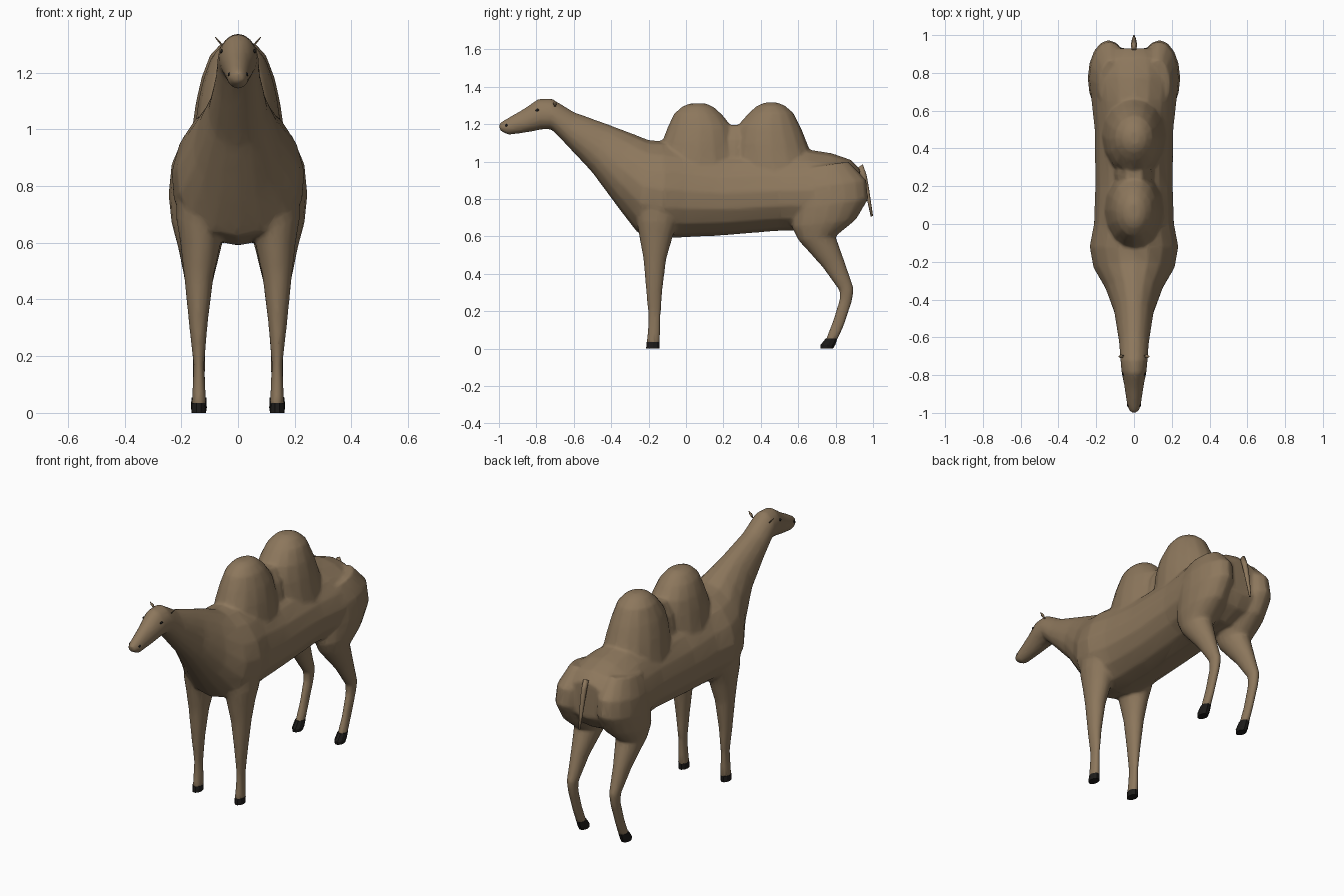
import bpy, bmesh, math
from mathutils import Vector


def material(name, rgb):
    m = bpy.data.materials.new(name)
    m.diffuse_color = (*rgb, 1)
    return m


BROWN = material("camel brown", (0.265, 0.185, 0.108))
DARK = material("hoof black", (0.012, 0.011, 0.010))


def loft(bm, rings, x0=0.0, egg=0.0, n=16):
    """Skin rings given as (y, z) of two opposite edge points, half width, optional x."""
    loops = []
    for r in rings:
        a, b, w = Vector((0, *r[0])), Vector((0, *r[1])), r[2]
        c, ax = (a + b) / 2, (a - b) / 2
        cx = r[3] if len(r) > 3 else x0
        loop = []
        for i in range(n):
            t = math.tau * i / n
            s = math.sin(t)
            p = c + ax * s
            p.x = cx + w * math.cos(t) * (1 - egg * s)
            loop.append(bm.verts.new(p))
        loops.append(loop)
    for p, q in zip(loops, loops[1:]):
        for i in range(n):
            j = (i + 1) % n
            bm.faces.new((p[i], p[j], q[j], q[i]))
    bm.faces.new(loops[0])
    bm.faces.new(loops[-1])


def finish(name, bm, mat, smooth=True):
    bmesh.ops.recalc_face_normals(bm, faces=bm.faces)
    me = bpy.data.meshes.new(name)
    bm.to_mesh(me)
    bm.free()
    me.materials.append(mat)
    ob = bpy.data.objects.new(name, me)
    bpy.context.collection.objects.link(ob)
    for p in me.polygons:
        p.use_smooth = smooth
    return ob


bm = bmesh.new()

# head, neck and trunk: upper edge, lower edge, half width
loft(bm, [
    ((-1.00, 1.20), (-0.995, 1.165), 0.022),
    ((-0.975, 1.22), (-0.95, 1.142), 0.036),
    ((-0.87, 1.28), (-0.84, 1.157), 0.052),
    ((-0.79, 1.335), (-0.77, 1.172), 0.067),
    ((-0.72, 1.338), (-0.72, 1.172), 0.072),
    ((-0.60, 1.265), (-0.64, 1.09), 0.08),
    ((-0.42, 1.20), (-0.50, 0.94), 0.105),
    ((-0.30, 1.155), (-0.36, 0.75), 0.15)], egg=0.1)
loft(bm, [
    ((-0.42, 1.20), (-0.50, 0.94), 0.105),
    ((-0.30, 1.155), (-0.36, 0.75), 0.155),
    ((-0.20, 1.115), (-0.26, 0.62), 0.215),
    ((-0.12, 1.11), (-0.12, 0.59), 0.235),
    ((0.00, 1.09), (0.00, 0.595), 0.212),
    ((0.20, 1.06), (0.20, 0.605), 0.205),
    ((0.50, 1.06), (0.50, 0.63), 0.208),
    ((0.65, 1.065), (0.65, 0.63), 0.225),
    ((0.78, 1.045), (0.78, 0.63), 0.238),
    ((0.88, 1.01), (0.88, 0.68), 0.21),
    ((0.93, 0.96), (0.93, 0.75), 0.14)], egg=0.12)

# humps, stacked upwards: front edge, rear edge, half width
loft(bm, [
    ((-0.16, 0.95), (0.30, 0.95), 0.16),
    ((-0.13, 1.10), (0.27, 1.10), 0.14),
    ((-0.10, 1.18), (0.25, 1.18), 0.122),
    ((-0.065, 1.255), (0.195, 1.25), 0.095),
    ((-0.02, 1.295), (0.15, 1.29), 0.062),
    ((0.02, 1.31), (0.11, 1.31), 0.03)])
loft(bm, [
    ((0.24, 0.95), (0.70, 0.95), 0.17),
    ((0.25, 1.10), (0.655, 1.08), 0.15),
    ((0.275, 1.19), (0.62, 1.17), 0.13),
    ((0.335, 1.26), (0.575, 1.26), 0.10),
    ((0.38, 1.298), (0.53, 1.298), 0.065),
    ((0.42, 1.315), (0.49, 1.315), 0.03)])
# saddle between the humps
loft(bm, [((0.16, 1.0), (0.36, 1.0), 0.11), ((0.18, 1.12), (0.35, 1.12), 0.09),
          ((0.21, 1.195), (0.32, 1.195), 0.045)])

# legs with shoulders and haunches, plus hooves
hoofs = bmesh.new()
for s in (-1, 1):
    loft(bm, [
        ((-0.27, 0.82), (0.00, 0.82), 0.09, s * 0.13),
        ((-0.265, 0.68), (-0.04, 0.68), 0.085, s * 0.132),
        ((-0.25, 0.60), (-0.07, 0.60), 0.072, s * 0.132),
        ((-0.228, 0.48), (-0.105, 0.48), 0.052, s * 0.138),
        ((-0.215, 0.32), (-0.125, 0.32), 0.034, s * 0.140),
        ((-0.202, 0.17), (-0.135, 0.17), 0.019, s * 0.138),
        ((-0.206, 0.09), (-0.136, 0.09), 0.023, s * 0.138),
        ((-0.212, 0.025), (-0.14, 0.025), 0.026, s * 0.137)])
    loft(bm, [
        ((0.60, 0.96), (0.87, 1.00), 0.07, s * 0.12),
        ((0.57, 0.85), (0.965, 0.90), 0.105, s * 0.13),
        ((0.57, 0.74), (0.975, 0.80), 0.11, s * 0.135),
        ((0.565, 0.65), (0.91, 0.69), 0.10, s * 0.135),
        ((0.60, 0.58), (0.80, 0.60), 0.078, s * 0.135),
        ((0.73, 0.435), (0.85, 0.46), 0.046, s * 0.138),
        ((0.82, 0.31), (0.898, 0.32), 0.029, s * 0.138),
        ((0.82, 0.26), (0.888, 0.25), 0.024, s * 0.138),
        ((0.782, 0.14), (0.848, 0.13), 0.021, s * 0.138),
        ((0.745, 0.045), (0.81, 0.045), 0.025, s * 0.138)])
    loft(hoofs, [((-0.212, 0.035), (-0.14, 0.035), 0.026),
                 ((-0.215, 0.0), (-0.14, 0.0), 0.025)], s * 0.138, n=10)
    loft(hoofs, [((0.746, 0.055), (0.812, 0.055), 0.026),
                 ((0.716, 0.018), (0.80, 0.02), 0.028),
                 ((0.718, 0.0), (0.788, 0.0), 0.025)], s * 0.138, n=10)

# fuse the body into one soft skin
body = finish("body", bm, BROWN)
rm = body.modifiers.new("fuse", 'REMESH')
rm.mode, rm.voxel_size, rm.use_smooth_shade = 'VOXEL', 0.009, True
sm = body.modifiers.new("soften", 'SMOOTH')
sm.factor, sm.iterations = 0.5, 8
dc = body.modifiers.new("simplify", 'DECIMATE')
dc.ratio = 0.12
finish("hooves", hoofs, DARK, False)

# tail
bm = bmesh.new()
loft(bm, [((0.945, 0.985), (0.915, 0.965), 0.014), ((0.965, 0.93), (0.935, 0.92), 0.016),
          ((0.978, 0.86), (0.952, 0.855), 0.014), ((0.988, 0.79), (0.970, 0.785), 0.011),
          ((1.00, 0.71), (0.988, 0.705), 0.005)], n=8)
finish("tail", bm, BROWN)

# ears: small pointed leaves
bm = bmesh.new()
for s in (-1, 1):
    loft(bm, [((-0.705, 1.295), (-0.695, 1.295), 0.004, s * 0.055),
              ((-0.712, 1.312), (-0.69, 1.312), 0.004, s * 0.069),
              ((-0.704, 1.326), (-0.70, 1.326), 0.002, s * 0.081)], n=6)
finish("ears", bm, BROWN)

# eyes and nostrils: small dark beads half sunk in the skin
bm = bmesh.new()
for y, z, x, r in ((-0.795, 1.275, 0.057, 0.010), (-0.96, 1.193, 0.031, 0.009)):
    for s in (-1, 1):
        new = bmesh.ops.create_icosphere(bm, subdivisions=2, radius=r)["verts"]
        bmesh.ops.scale(bm, verts=new, vec=(0.6, 1, 0.75))
        bmesh.ops.translate(bm, verts=new, vec=(s * x, y, z))
finish("eyes_and_nostrils", bm, DARK)
